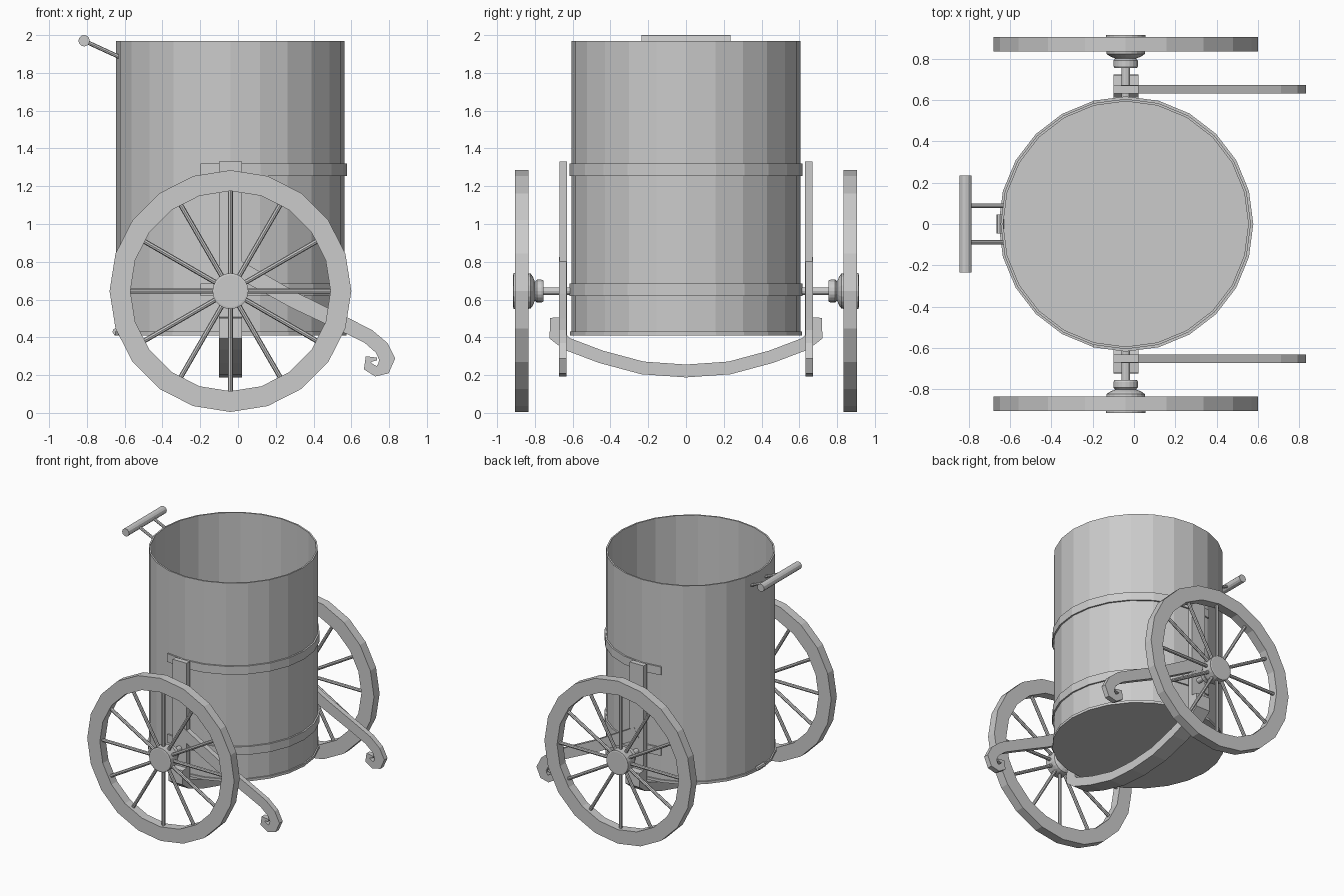
import bpy, bmesh, math
from mathutils import Vector

old = bpy.data.objects.get("Cube")
if old:
    bpy.data.objects.remove(old, do_unlink=True)

CX = -0.04        # axis of drum and wheels
AXLE_Z = 0.645

grey = bpy.data.materials.new("plain grey")
grey.use_nodes = True
color = (0.6, 0.6, 0.6, 1)
grey.diffuse_color = color
grey.node_tree.nodes["Principled BSDF"].inputs["Base Color"].default_value = color


def finish(name, bm):
    bmesh.ops.recalc_face_normals(bm, faces=bm.faces)
    mesh = bpy.data.meshes.new(name)
    bm.to_mesh(mesh)
    bm.free()
    mesh.materials.append(grey)
    obj = bpy.data.objects.new(name, mesh)
    bpy.context.collection.objects.link(obj)
    return obj


def add_rod(bm, a, b, radius, sides=8):
    a, b = Vector(a), Vector(b)
    made = bmesh.ops.create_cone(bm, cap_ends=True, segments=sides, radius1=radius,
                                 radius2=radius, depth=(b - a).length)
    turn = (b - a).to_track_quat('Z', 'Y')
    for v in made["verts"]:
        v.co = turn @ v.co + (a + b) / 2


def rod(name, a, b, radius, sides=8):
    bm = bmesh.new()
    add_rod(bm, a, b, radius, sides)
    return finish(name, bm)


def lathe(name, profile, sides, place, start=0, sweep=math.tau, closed=False):
    """Spin (radius, height) points; place maps (u, v, height) to the model."""
    bm = bmesh.new()
    full = abs(sweep - math.tau) < 1e-4
    count = sides if full else sides + 1
    rings = []
    for i in range(count):
        a = start + sweep * i / sides
        rings.append([bm.verts.new(place(r * math.cos(a), r * math.sin(a), h))
                      for r, h in profile])
    n = len(profile)
    for i in range(sides):
        p, q = rings[i], rings[(i + 1) % count]
        for j in range(n if closed else n - 1):
            k = (j + 1) % n
            bm.faces.new((p[j], q[j], q[k], p[k]))
    if not full:
        bm.faces.new(rings[0])
        bm.faces.new(rings[-1])
    bmesh.ops.remove_doubles(bm, verts=bm.verts, dist=1e-5)
    return finish(name, bm)


def strip(name, path, widths, place, low, high):
    """Flat bar following a 2D path, given thickness from low to high."""
    pts = [Vector(p) for p in path]
    bm = bmesh.new()
    rows = []
    for i, p in enumerate(pts):
        d = (pts[min(i + 1, len(pts) - 1)] - pts[max(i - 1, 0)]).normalized()
        side = Vector((-d.y, d.x)) * widths[i] / 2
        rows.append([bm.verts.new(place(c.x, c.y, t)) for c, t in
                     ((p + side, low), (p - side, low), (p - side, high), (p + side, high))])
    for p, q in zip(rows, rows[1:]):
        for j in range(4):
            k = (j + 1) % 4
            bm.faces.new((p[j], q[j], q[k], p[k]))
    bm.faces.new(rows[0])
    bm.faces.new(rows[-1])
    return finish(name, bm)


def box(name, low, high):
    bm = bmesh.new()
    bmesh.ops.create_cube(bm, size=1)
    for v in bm.verts:
        v.co = [l + (c + 0.5) * (h - l) for c, l, h in zip(v.co, low, high)]
    return finish(name, bm)


def upright(u, v, h):
    return (CX + u, v, h)


# Open drum with thin wall, floor and bottom lip
lathe("drum", [(0, 0.41), (0.615, 0.41), (0.615, 0.43), (0.605, 0.43), (0.605, 1.97),
               (0.593, 1.97), (0.593, 0.43), (0, 0.43)], 24, upright)

# Half hoops around the front of the drum
reach = math.radians(105)
for name, z in (("lower_hoop", 0.62), ("upper_hoop", 1.255)):
    lathe(name, [(0.6, z), (0.617, z), (0.617, z + 0.065), (0.6, z + 0.065)],
          14, upright, -reach, 2 * reach, closed=True)

# Push handle and small latch at the back
rod("handle_grip", (-0.815, -0.235, 1.97), (-0.815, 0.235, 1.97), 0.03, 12)
for side, y in (("left", 0.088), ("right", -0.088)):
    rod(side + "_handle_rod", (-0.63, y, 1.885), (-0.815, y, 1.97), 0.011)
rod("latch", (-0.647, -0.047, 0.43), (-0.647, 0.047, 0.43), 0.018)

# Curved cradle strap below the drum
half = [(0.23, 0.238), (0.45, 0.297), (0.63, 0.365), (0.683, 0.41), (0.69, 0.505)]
cradle = [(-y, z) for y, z in reversed(half)] + [(0, 0.222)] + half
strip("cradle_strap", cradle, [0.06, 0.085] + [0.068] * 7 + [0.085, 0.06],
      lambda u, v, t: (t, u, v), -0.1, 0.022)

# Scrolled arm centre line and widths
arm = [(-0.04, 0.785), (0.3, 0.595), (0.57, 0.465), (0.69, 0.405), (0.76, 0.345),
       (0.79, 0.285), (0.77, 0.235), (0.73, 0.22), (0.69, 0.245), (0.69, 0.285), (0.735, 0.285)]
arm_widths = [0.09, 0.085, 0.08, 0.078, 0.08, 0.085, 0.075, 0.055, 0.055, 0.04, 0.015]

for side, s in (("left", 1), ("right", -1)):
    def sideways(u, v, h, s=s):
        return (CX + u, s * h, AXLE_Z + v)

    box(side + "_post", (-0.1, min(s * 0.63, s * 0.67), 0.36),
        (0.022, max(s * 0.63, s * 0.67), 1.33))
    strip(side + "_scroll_arm", arm, arm_widths,
          lambda u, v, t, s=s: (u, s * t, v), 0.632, 0.672)

    # Wheel rim, hub, axle and spokes
    lathe(side + "_wheel_rim", [(0.53, 0.835), (0.64, 0.835), (0.64, 0.905), (0.53, 0.905)],
          20, sideways, closed=True)
    lathe(side + "_hub", [(0, 0.755), (0.055, 0.755), (0.06, 0.765), (0.06, 0.79), (0.05, 0.8),
                          (0.075, 0.81), (0.092, 0.822), (0.095, 0.84), (0.095, 0.913),
                          (0.085, 0.915), (0, 0.915)], 20, sideways)
    rod(side + "_axle", (CX, s * 0.6, AXLE_Z), (CX, s * 0.76, AXLE_Z), 0.02, 12)
    bm = bmesh.new()
    for i in range(12):
        a = math.tau * i / 12
        c, d = math.cos(a), math.sin(a)
        add_rod(bm, sideways(0.08 * c, 0.08 * d, 0.87), sideways(0.535 * c, 0.535 * d, 0.87), 0.013)
    finish(side + "_spokes", bm)
